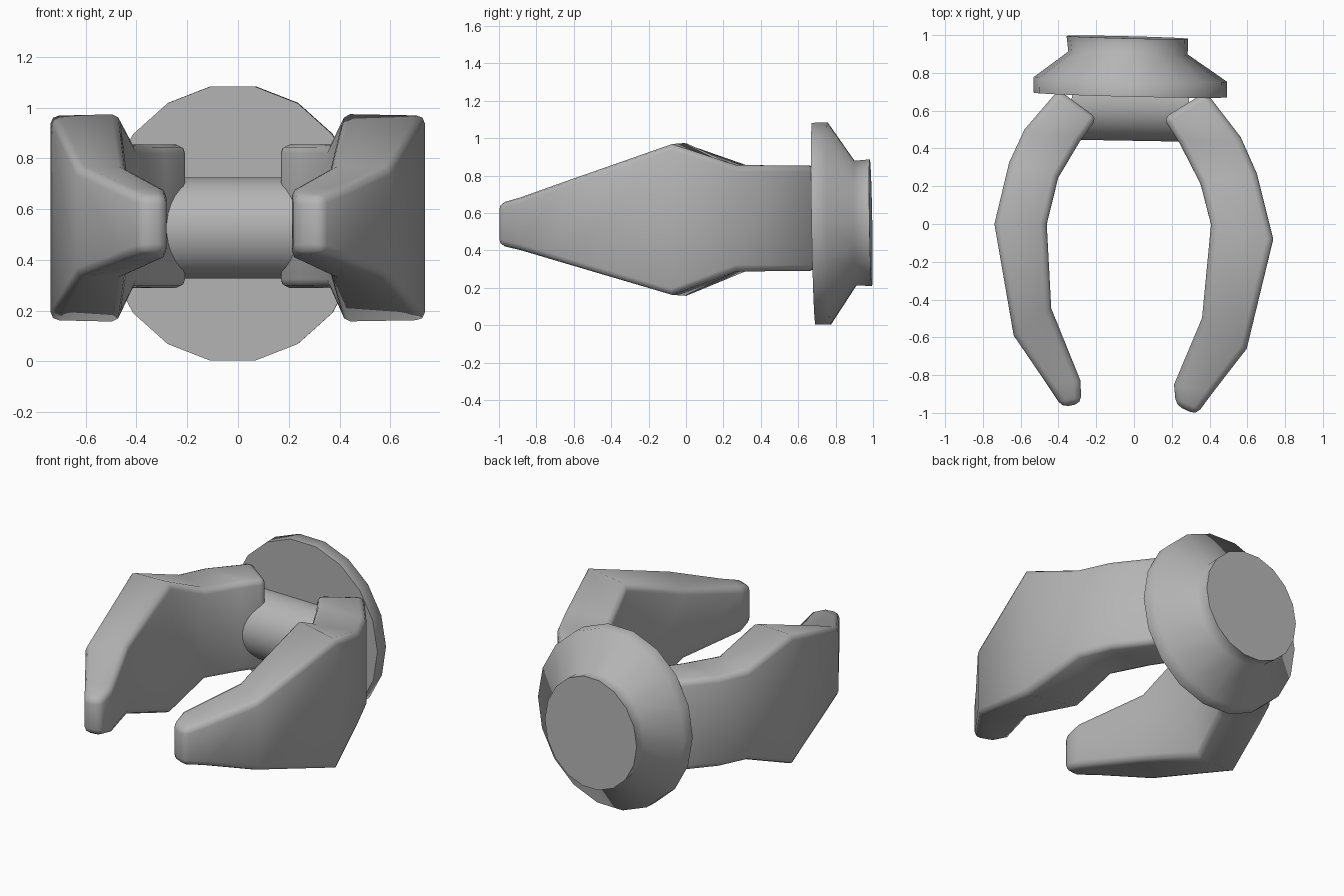
import bpy, bmesh
from math import sin, cos, tau, radians

if "Cube" in bpy.data.objects:
    bpy.data.objects.remove(bpy.data.objects["Cube"])

# Darker grey shared by every part
grey = bpy.data.materials.new("dark_grey")
grey.diffuse_color = (.46, .46, .46, 1)
grey.use_nodes = True
grey.node_tree.nodes["Principled BSDF"].inputs["Base Color"].default_value = grey.diffuse_color


def make_object(name, bm, loc=(0, 0, 0), rot=(0, 0, 0), angle=62):
    bmesh.ops.recalc_face_normals(bm, faces=bm.faces[:])
    mesh = bpy.data.meshes.new(name)
    bm.to_mesh(mesh)
    bm.free()
    mesh.materials.append(grey)
    ob = bpy.data.objects.new(name, mesh)
    bpy.context.collection.objects.link(ob)
    ob.location, ob.rotation_euler = loc, rot
    bpy.ops.object.select_all(action='DESELECT')
    ob.select_set(True)
    bpy.context.view_layer.objects.active = ob
    bpy.ops.object.shade_smooth_by_angle(angle=radians(angle))
    return ob


def loft(rings):
    """Skin closed rings of equal length and cap both ends."""
    bm = bmesh.new()
    loops = [[bm.verts.new(p) for p in ring] for ring in rings]
    n = len(loops[0])
    for a, b in zip(loops, loops[1:]):
        for i in range(n):
            j = (i + 1) % n
            bm.faces.new((a[i], a[j], b[j], b[i]))
    bm.faces.new(loops[0])
    bm.faces.new(loops[-1])
    return bm


def circle(sides, radius, depth, squash=1.0, shift=0.0):
    """Ring around y, with a flat side on top."""
    return [(shift + radius * squash * sin(tau * (i + .5) / sides), depth,
             radius * cos(tau * (i + .5) / sides)) for i in range(sides)]


# Wrist disc: flat front, thick rim, cone, short neck
profile = [(.548, 0, 0), (.548, .082, 0), (.338, .222, -.016), (.344, .305, -.022)]
make_object("wrist_disc", loft([circle(18, r, d, .935, s) for r, d, s in profile]),
            (-.021, .683, .543), (.017, 0, -.024))

# Cross bar joining the two claws
make_object("cross_bar", loft([circle(32, .2, -.31), circle(32, .2, .31)]),
            (-.02, .64, .525), (0, 0, radians(-91)))

# Section heights (centre z, half height) from the root to the tip
heights = [(.572, .282), (.572, .282), (.572, .283), (.566, .406),
           (.55, .219), (.543, .142), (.54, .112)]


def claw(name, outer, inner):
    rings = []
    for (ox, oy), (ix, iy), (z, h) in zip(outer, inner, heights):
        rings.append([(ox, oy, z - h), (ix, iy, z - h),
                      (ix, iy, z + h), (ox, oy, z + h)])
    bm = loft(rings)
    bmesh.ops.recalc_face_normals(bm, faces=bm.faces[:])
    edges = [e for e in bm.edges if e.calc_face_angle(0) > radians(52)]
    bmesh.ops.bevel(bm, geom=edges, offset=.034, offset_type='OFFSET',
                    segments=2, profile=.5, affect='EDGES', clamp_overlap=True)
    make_object(name, bm)


# Claws, outer and inner edges seen from above
claw("left_claw",
     [(-.40, .71), (-.58, .50), (-.66, .33), (-.739, 0),
      (-.637, -.59), (-.46, -.85), (-.38, -.97)],
     [(-.195, .56), (-.285, .44), (-.40, .25), (-.462, 0),
      (-.438, -.45), (-.283, -.83), (-.28, -.95)])
claw("right_claw",
     [(.38, .70), (.565, .46), (.65, .27), (.737, -.08),
      (.597, -.66), (.415, -.895), (.33, -1.01)],
     [(.155, .56), (.24, .43), (.35, .22), (.408, 0),
      (.36, -.5), (.212, -.85), (.222, -.96)])
